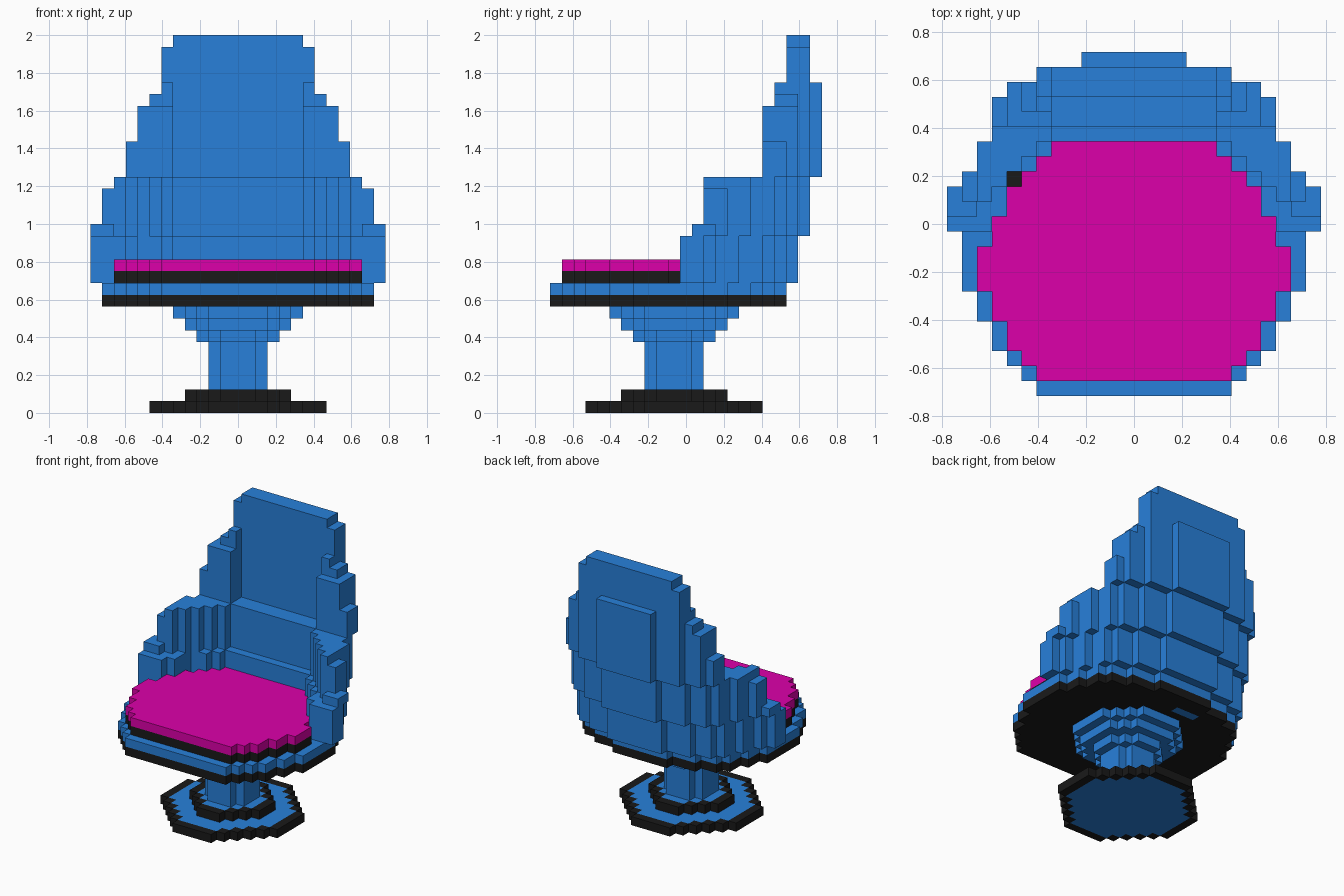
import bpy, bmesh
from mathutils import Vector

if "Cube" in bpy.data.objects:
    bpy.data.objects.remove(bpy.data.objects["Cube"])

U = 0.0625          # cube size
CY = -1             # row index of the pedestal centre


def material(name, rgb):
    m = bpy.data.materials.new(name)
    m.diffuse_color = (*rgb, 1)
    m.use_nodes = True
    m.node_tree.nodes["Principled BSDF"].inputs["Base Color"].default_value = m.diffuse_color
    return m


BLUE, BLACK, PINK = 0, 1, 2
mats = [material("blue_shell", (0.021, 0.216, 0.70)),
        material("black_trim", (0.010, 0.010, 0.010)),
        material("magenta_fabric", (0.72, 0.0, 0.40))]
cells = {}          # (x, y, z) -> (part, colour)


def put(part, xs, ys, zs, colour=BLUE):
    for x in xs:
        for y in ys:
            for z in zs:
                cells[x, y, z] = (part, colour)


def mirrored(part, x, y0, y1, z0, z1):
    """Column on both sides, inclusive row range, z up to z1 (exclusive)."""
    put(part, {x, -x}, range(y0, y1 + 1), range(z0, z1))


def grid(r):
    return [(x, y) for x in range(-r, r + 1) for y in range(-r, r + 1)]


def disc(r):
    return {(x, y) for x, y in grid(r) if x * x + y * y <= (r + 0.5) ** 2}


def octagon(r, diagonal):
    return {(x, y) for x, y in grid(r) if abs(x) + abs(y) <= diagonal}


def put_shape(part, d, zs, rim=False):
    for x, y in d:
        edge = any(n not in d for n in ((x + 1, y), (x - 1, y), (x, y + 1), (x, y - 1)))
        put(part, [x], [y + CY], zs, BLACK if rim and edge else BLUE)


# foot: two stepped octagons with dark rims
put_shape("foot", octagon(7, 9), [0], True)
put_shape("foot", octagon(4, 5), [1], True)

# stem and flared neck
put_shape("stem", disc(2), range(2, 6))
for r, z in ((3, 6), (4, 7), (5, 8)):
    put_shape("neck", disc(r), [z])

# seat pan: dark underside and blue top, half width per row from front to back
pan = [6, 7, 8, 9, 9, 10, 10, 11, 11, 11, 11, 11, 11, 10, 10, 9, 9, 8, 6, 3]
for k, w in enumerate(pan):
    put("seat_underside", range(-w, w + 1), [k - 11], [9], BLACK)
    put("seat_pan", range(-w, w + 1), [k - 11], [10])
put("seat_underside", range(-3, 0), [6], [9], BLUE)

# cushion: half width for each row from front to back
cushion = [6, 7, 8, 8, 9, 9, 10, 10, 10, 9, 9, 8, 8, 7, 6, 5]
for k, w in enumerate(cushion):
    put("cushion_base", range(-w, w + 1), [k - 10], [11], BLACK)
    put("cushion", range(-w, w + 1), [k - 10], [12], PINK)

# lower shell: (inner, outer) half width for each row
lower = [(10, 12), (9, 12), (9, 11), (8, 10), (7, 10), (6, 9), (0, 9), (0, 8), (0, 6), (0, 3)]
for y, (a, b) in enumerate(lower):
    for x in range(a, b + 1):
        mirrored("lower_shell", x, y, y, 11, 15)
for z in range(11, 15):
    del cells[-8, 3, z]
put("cushion_base", [-8], [3], [11], BLACK)

# arm shell: x, first row, last row, top
for x, y0, y1, top in ((12, 1, 2, 16), (11, 1, 1, 16), (11, 2, 3, 19), (10, 2, 5, 20),
                       (9, 3, 7, 20), (8, 4, 8, 20), (7, 5, 8, 20), (6, 6, 9, 20)):
    mirrored("arm_shell", x, y0, y1, 15, top)
put("arm_shell", range(-5, 6), range(7, 10), range(15, 20))
put("arm_shell", range(-3, 4), [10], range(15, 20))

# tall backrest with stepped wings
put("backrest", range(-5, 6), (9, 10), range(20, 32))
for x, y0, y1, top in ((6, 9, 10, 31), (6, 8, 8, 28), (6, 7, 7, 26), (7, 8, 9, 27),
                       (7, 7, 7, 26), (8, 7, 9, 26), (9, 7, 8, 23)):
    mirrored("backrest_wings", x, y0, y1, 20, top)

# raised panel on the back
put("rear_panel", range(-3, 4), [11], range(20, 28))

# one mesh per part, keeping only the outside faces
SIDES = [Vector(v) for v in ((1, 0, 0), (-1, 0, 0), (0, 1, 0), (0, -1, 0), (0, 0, 1), (0, 0, -1))]
for part in sorted({p for p, _ in cells.values()}):
    bm, verts = bmesh.new(), {}

    def vert(p):
        key = tuple(round(2 * c) for c in p)
        if key not in verts:
            verts[key] = bm.verts.new(p * U)
        return verts[key]

    for pos, (owner, colour) in cells.items():
        if owner != part:
            continue
        c = Vector(pos) + Vector((0, 0, 0.5))
        for n in SIDES:
            if tuple(int(a + b) for a, b in zip(pos, n)) in cells:
                continue
            u = Vector((n.y, n.z, n.x))
            v = n.cross(u)
            f = bm.faces.new([vert(c + (n + s * u + t * v) / 2)
                              for s, t in ((-1, -1), (1, -1), (1, 1), (-1, 1))])
            f.material_index = colour
    me = bpy.data.meshes.new(part)
    bm.to_mesh(me)
    bm.free()
    for m in mats:
        me.materials.append(m)
    bpy.context.collection.objects.link(bpy.data.objects.new(part, me))
